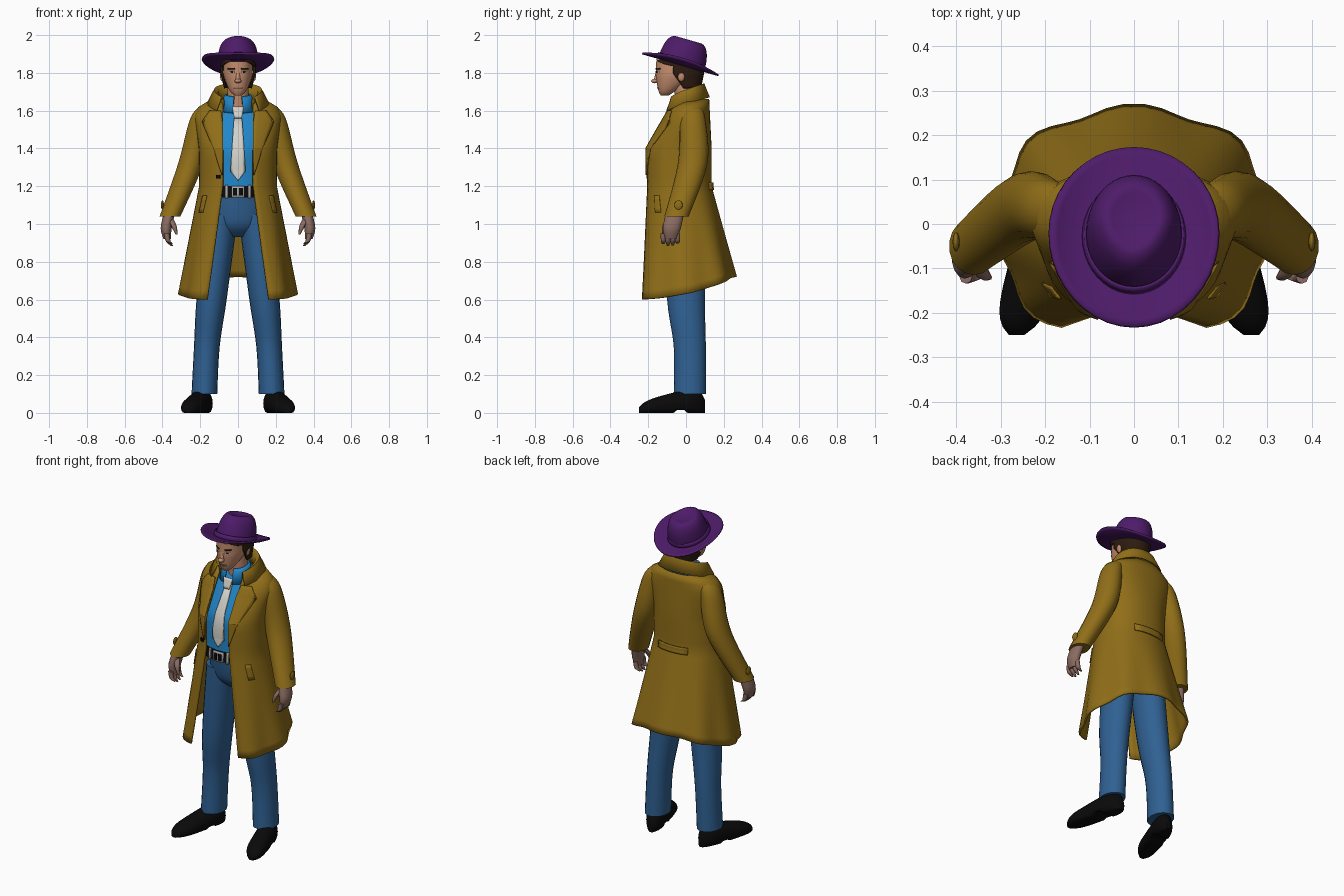
import bpy, bmesh
from math import sin, cos, pi, asin, sqrt, radians
from mathutils import Matrix

if "Cube" in bpy.data.objects:
    bpy.data.objects.remove(bpy.data.objects["Cube"])


def material(name, *shade):
    mat = bpy.data.materials.new(name)
    colour = [channel ** 2.2 for channel in shade] + [1]
    mat.diffuse_color = colour
    mat.use_nodes = True
    mat.node_tree.nodes["Principled BSDF"].inputs["Base Color"].default_value = colour
    return mat


PURPLE = material("purple felt", .31, .13, .41)
TAN = material("mustard cloth", .56, .43, .12)
BLUE = material("bright blue cotton", .15, .52, .78)
DENIM = material("denim blue", .2, .38, .57)
WHITE = material("pale silk", .82, .81, .78)
BLACK = material("black leather", .07, .07, .07)
SKIN = material("face skin", .77, .55, .43)
HAND = material("hand skin", .54, .42, .38)
BROWN = material("dark brown", .19, .13, .09)
SILVER = material("silver", .65, .65, .65)
BOXY = .9  # exponent of all body cross-sections
parts = []


def skin(name, rows, mat, closed=True, caps=False, thick=0, matrix=Matrix()):
    """Join rows of points into a surface."""
    bm = bmesh.new()
    grid = [[bm.verts.new(matrix @ Matrix.Translation(point).translation) for point in row]
            for row in rows]
    count = len(grid[0])
    for low, high in zip(grid, grid[1:]):
        for i in range(count if closed else count - 1):
            j = (i + 1) % count
            bm.faces.new((low[i], low[j], high[j], high[i]))
    if caps:
        bm.faces.new(grid[0])
        bm.faces.new(grid[-1])
    bmesh.ops.recalc_face_normals(bm, faces=bm.faces)
    mesh = bpy.data.meshes.new(name)
    bm.to_mesh(mesh)
    bm.free()
    mesh.materials.append(mat)
    ob = bpy.data.objects.new(name, mesh)
    bpy.context.collection.objects.link(ob)
    if thick:
        shell = ob.modifiers.new("thickness", "SOLIDIFY")
        shell.thickness, shell.offset = thick, 0
    parts.append(ob)


def spread(start, end, count):
    return [start + (end - start) * i / (count - 1) for i in range(count)]


def circle(count):
    return spread(0, 2 * pi, count + 1)[:-1]


def loft(name, sections, mat, fold=0, rise=2, thick=0, count=48):
    """Each section is (z, half width, front, back, front gap, lift at the back)."""
    rows, is_open = [], any(section[4] for section in sections)
    for z, width, front, back, gap, lift in sections:
        start = asin(min(1, gap / width) ** (1 / BOXY))
        angles = spread(start, 2 * pi - start, count) if is_open else circle(count)
        row = []
        for t in angles:
            s, c = sin(t), cos(t)
            pleat = 1 + fold * lift * cos(8 * t)
            x = width * pleat * abs(s) ** BOXY * (1 if s > 0 else -1)
            y = (back - front) / 2 * pleat * abs(c) ** BOXY * (-1 if c > 0 else 1)
            row.append((x, (front + back) / 2 + y, z + lift * ((1 - c) / 2) ** rise))
        rows.append(row)
    skin(name, rows, mat, not is_open, not is_open, thick)


def tube(name, points, mat, side=1, depth=1, count=14, steps=6):
    """Smooth limb through (x, y, z, radius) points."""
    ends = [points[0], *points, points[-1]]
    stations = []
    for quad in zip(ends, ends[1:], ends[2:], ends[3:]):
        for t in spread(0, 1, steps + 1)[:-1]:
            stations.append([b + t / 2 * (c - a + t * (2*a - 5*b + 4*c - d + t * (3*b - a - 3*c + d)))
                             for a, b, c, d in zip(*quad)])
    stations.append(points[-1])
    rows = [[(side * (x + r * sin(t)), y - depth * r * cos(t), z) for t in circle(count)]
            for x, y, z, r in stations]
    skin(name, rows, mat, caps=True)


def depth_of(shape, back=False):
    """Depth of a lofted body at (x, z)."""
    def depth(x, z):
        _, width, near, far, _, _ = shape(z)
        bulge = (1 - min(1, abs(x / width)) ** (2 / BOXY)) ** (BOXY / 2)
        return (near + far) / 2 + (far - near) / 2 * (bulge if back else -bulge)
    return depth


def plate(name, outline, depth, mat, off=-.01, side=1):
    """Thin panel laid on a body; the outline is (z, inner x, outer x) rows."""
    rows = []
    for low, high in zip(outline, outline[1:]):
        for z, inner, outer in zip(*(spread(a, b, 5) for a, b in zip(low, high))):
            rows.append([(side * x, depth(x, z) + off, z) for x in spread(inner, outer, 6)])
    skin(name, rows, mat, closed=False, thick=.008)


def patch(name, x, z, wide, high, depth, mat, off=-.01, side=1):
    outline = [(z + h, x - wide / 2, x + wide / 2) for h in (high / 2, -high / 2)]
    plate(name, outline, depth, mat, off, side)


def ball(name, place, size, mat):
    bpy.ops.mesh.primitive_uv_sphere_add(segments=12, ring_count=8, radius=1, location=place)
    ob = bpy.context.object
    ob.name, ob.scale = name, size
    ob.data.materials.append(mat)
    parts.append(ob)


# Cross-sections by height
def coat(z):
    flare, chest = max(0, 1.2 - z), max(0, z - 1.4)
    shoulder = sqrt(1 - (max(0, z - 1.56) / .12) ** 2)
    return (z, (.2 + .17 * flare + .15 * chest) * shoulder, -.21 - .09 * flare + .6 * chest,
            .13 + .21 * flare - chest / 20, .08 + .14 * flare, flare / 5)


def under_coat(z, inset=.03):
    _, width, near, far, _, _ = coat(z)
    return z, width - inset, near + inset, far - inset, 0, 0


def skull(z):
    jaw = min(1, (z - 1.675) / .11)
    return z, .077 * jaw ** .45, -.115 - .045 * jaw ** .3, -.1 + .17 * jaw, 0, 0


def hair(z):
    nape = max(0, 1.8 - z)
    width = .088 - nape / 4
    gap = width * max(0, min(.97, 24 * (1.88 - z)))
    return z, width, -.155 + 1.2 * nape, .09 - nape / 5, gap, 0


def collar(name, rings, mat, depth, gap, lift):
    sections = [(z, r, -depth * r, .76 * r, gap * r, lift) for z, r in rings]
    loft(name, sections, mat, rise=.6, thick=.01)


# Shirt, belt, tie and hips
chest, belly, rear = depth_of(coat), depth_of(under_coat), depth_of(coat, True)
loft("shirt", [under_coat(z) for z in spread(1.14, 1.66, 16)], BLUE)
collar("shirt_collar", [(1.67, .064), (1.65, .075), (1.585, .09)], BLUE, 1.1, .3, .02)
loft("belt", [under_coat(z, .025) for z in (1.14, 1.2)], BLACK)
patch("belt_buckle", 0, 1.17, .07, .06, belly, SILVER, -.012)
plate("tie_blade", [(1.58, -.02, .02), (1.28, -.04, .04), (1.23, 0, .001)], belly, WHITE, -.014)
plate("tie_knot", [(1.62, -.03, .03), (1.56, -.02, .02)], lambda x, z: z / 3 - .624, WHITE)
tube("jeans_hips", [(0, 0, .93, .08), (0, -.01, 1, .15), (0, -.02, 1.16, .17)], DENIM,
     depth=.76, count=28)

# Coat body, collar and back belt
loft("coat_body", [coat(z) for z in spread(.6, 1.66, 24)], TAN, fold=.3, thick=.012)
collar("coat_collar", [(1.56, .1), (1.63, .11), (1.64, .125), (1.57, .16)], TAN, .8, .7, .1)
patch("back_belt", 0, 1.2, .2, .04, rear, TAN, .012)
patch("coat_button", .105, 1.25, .02, .02, chest, BLACK, side=-1)

lapel = [(1.6, .09, .15), (1.54, .08, .19), (1.4, .08, .13), (1.26, .08, .085)]
pocket = [(1.15, .165, .185), (1.06, .185, .205)]
for side, tag in ((1, "left_"), (-1, "right_")):
    # Lapels, pockets and belt fittings
    plate(tag + "lapel", lapel, chest, TAN, -.012, side)
    plate(tag + "pocket", pocket, chest, TAN, -.012, side)
    patch(tag + "buckle_slot", .015, 1.17, .02, .04, belly, BLACK, -.016, side)
    patch(tag + "belt_loop", .06, 1.17, .015, .07, belly, SILVER, -.012, side)

    # Sleeve with cuff tab
    tube(tag + "sleeve", [(.16, .035, 1.63, .03), (.195, .035, 1.56, .058),
         (.25, .035, 1.32, .068), (.36, -.05, 1.04, .056)], TAN, side, 1.15, 18)
    ball(tag + "cuff_tab", (side * .4, -.04, 1.1), (.008, .022, .025), TAN)

    # Hand
    tube(tag + "palm", [(.36, -.055, 1.07, .03), (.38, -.075, .98, .03), (.375, -.08, .92, .02)],
         HAND, side, 1.6)
    for i in range(4):
        y, tip = i / 40 - .12, .88 + abs(i - 1.4) / 100
        tube(tag + "finger", [(.378, y, .95, .014), (.37, y, .91, .013), (.35, y, tip, .006)],
             HAND, side, count=8)
    tube(tag + "thumb", [(.36, -.08, 1.03, .016), (.34, -.11, .99, .015), (.325, -.12, .945, .006)],
         HAND, side, count=8)

    # Leg and shoe
    tube(tag + "jeans_leg", [(.09, -.01, 1.05, .09), (.14, 0, .6, .08), (.165, .02, .35, .068),
         (.178, .02, .1, .068)], DENIM, side, 1.25, 20)
    rows = []
    for u in spread(0, 1, 20):
        taper = sqrt(max(.08, 1 - abs(2 * u - 1) ** 4))
        top, floor = (.15 - .09 * u) * taper ** .6, (.015 if .3 < u < .45 else 0)
        rows.append([(side * (.172 + .092 * u + .06 * taper * sin(t)), .1 - .35 * u,
                      max(floor, top * (.4 - .6 * cos(t)))) for t in circle(20)])
    skin(tag + "shoe", rows, BLACK, caps=True)

# Head, face and hair
face = depth_of(skull)
tube("neck", [(0, .01, 1.58, .06), (0, -.01, 1.75, .055)], SKIN)
loft("head", [skull(z) for z in spread(1.68, 1.86, 16)], SKIN, count=28)
tube("nose_bridge", [(0, -.16, 1.75, .014), (0, -.15, 1.81, .009)], SKIN)
ball("nose_tip", (0, -.165, 1.757), (.018, .02, .012), SKIN)
patch("mouth", 0, 1.72, .045, .008, face, HAND, .001)
loft("hair", [hair(z) for z in spread(1.72, 1.87, 14)], BROWN, thick=.012)
for side, tag in ((1, "left_"), (-1, "right_")):
    patch(tag + "eye", .032, 1.804, .026, .01, face, WHITE, .001, side)
    patch(tag + "pupil", .032, 1.804, .011, .01, face, BROWN, 0, side)
    patch(tag + "eyebrow", .034, 1.822, .036, .006, face, BROWN, .001, side)
    ball(tag + "ear", (side * .083, -.025, 1.785), (.012, .02, .03), SKIN)

# Hat, tilted back
tilt = Matrix.Translation((0, -.03, 1.845)) @ Matrix.Rotation(radians(-16), 4, "X")
brim = [[((.09 + u / 10) * sin(t), -(.11 + u / 10) * cos(t), (u * sin(t)) ** 2 / 30)
         for t in circle(40)] for u in spread(0, 1, 7)]
band = [[(r * sin(t), -1.15 * r * cos(t), z) for t in circle(40)]
        for z, r in ((0, .115), (.03, .11))]
crown = []
for a in spread(0, radians(87), 16):
    r = cos(a) ** .4
    z = .143 * sin(a) - max(0, .6 - r) / 20
    crown.append([(.108 * r * sin(t) * (1 - max(0, cos(t)) * z * 1.5), .005 - .127 * r * cos(t), z)
                  for t in circle(40)])
skin("hat_brim", brim, PURPLE, thick=.009, matrix=tilt)
skin("hat_band", band, PURPLE, thick=.006, matrix=tilt)
skin("hat_crown", crown, PURPLE, caps=True, matrix=tilt)

# Smooth shading with crisp edges
bpy.ops.object.select_all(action="DESELECT")
for ob in parts:
    ob.select_set(True)
bpy.context.view_layer.objects.active = parts[0]
bpy.ops.object.shade_smooth_by_angle(angle=radians(48))
